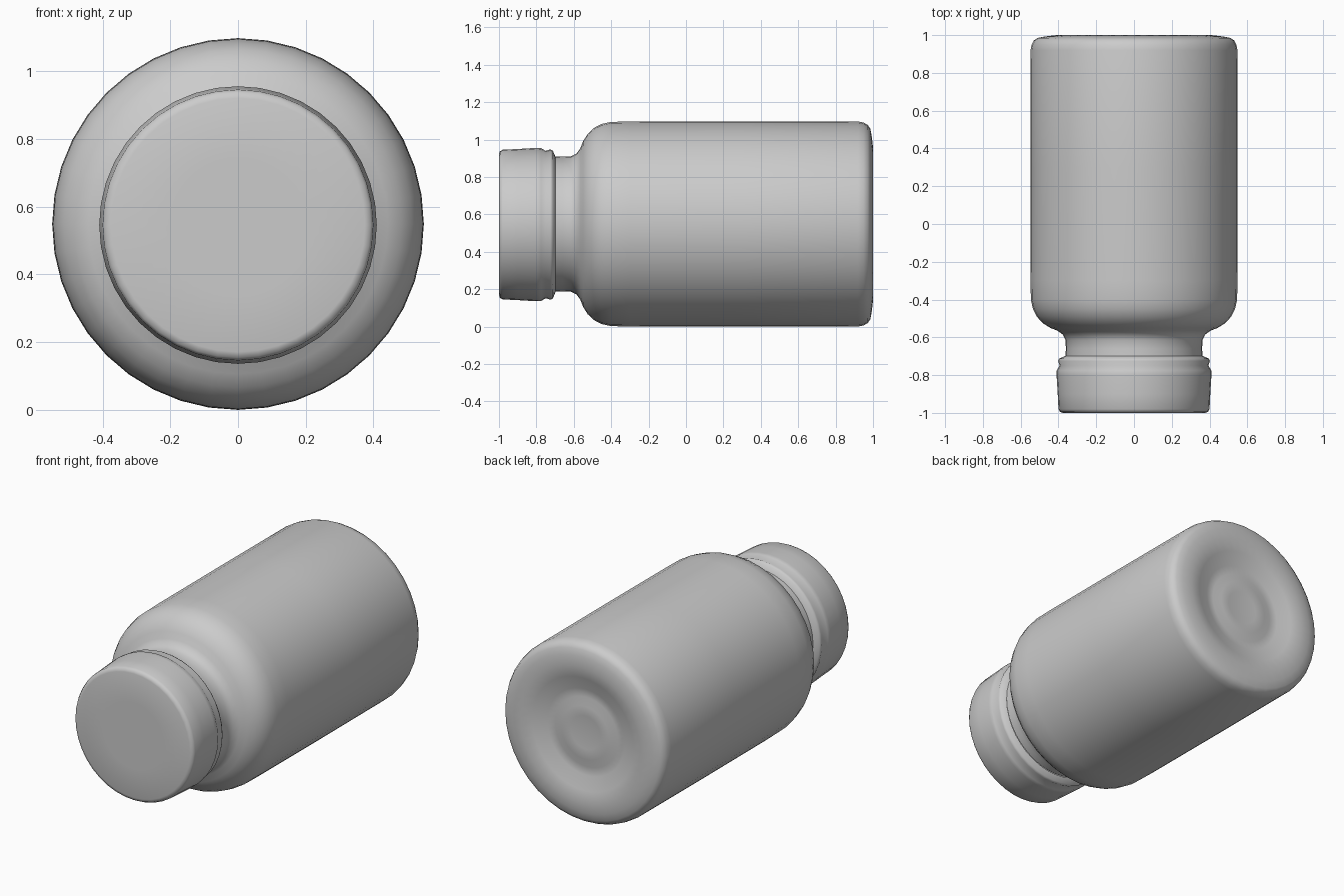
import bpy, bmesh, math

if "Cube" in bpy.data.objects:
    bpy.data.objects.remove(bpy.data.objects["Cube"])

SIDES = 40


def lathe(name, profile, centre_z, angle=50):
    """Revolve (y, radius) points about a horizontal axis along y."""
    bm = bmesh.new()
    rings = []
    for y, r in profile:
        if r == 0:
            rings.append([bm.verts.new((0, y, centre_z))] * SIDES)
        else:
            rings.append([bm.verts.new((r * math.cos(math.tau * i / SIDES), y,
                                        centre_z + r * math.sin(math.tau * i / SIDES)))
                          for i in range(SIDES)])
    for a, b in zip(rings, rings[1:]):
        for i in range(SIDES):
            j = (i + 1) % SIDES
            quad = list(dict.fromkeys((a[i], b[i], b[j], a[j])))
            bm.faces.new(quad)
    bmesh.ops.recalc_face_normals(bm, faces=bm.faces)
    # Outward check: the first faces beside the axis must face along their end
    mesh = bpy.data.meshes.new(name)
    bm.to_mesh(mesh)
    bm.free()
    obj = bpy.data.objects.new(name, mesh)
    bpy.context.collection.objects.link(obj)
    bpy.ops.object.select_all(action='DESELECT')
    obj.select_set(True)
    bpy.context.view_layer.objects.active = obj
    bpy.ops.object.shade_smooth_by_angle(angle=math.radians(angle))
    return obj


# Cap: flat front disc, slightly flared skirt, grooved tamper ring
lathe("cap", [(-1.0, 0), (-1.0, 0.2), (-1.0, 0.375), (-0.995, 0.392), (-0.98, 0.4),
              (-0.9, 0.404), (-0.8, 0.41), (-0.775, 0.409), (-0.75, 0.394),
              (-0.725, 0.402), (-0.712, 0.395), (-0.698, 0.362)], 0.546)

# Bottle: neck, rounded shoulder, straight wall, rounded heel and dished base
lathe("bottle", [(-0.698, 0.362), (-0.66, 0.361), (-0.615, 0.362), (-0.585, 0.377),
                 (-0.565, 0.405), (-0.55, 0.443), (-0.525, 0.483), (-0.49, 0.515),
                 (-0.45, 0.535), (-0.4, 0.546), (-0.3, 0.548), (0.3, 0.549),
                 (0.92, 0.548), (0.95, 0.542), (0.972, 0.53), (0.985, 0.51),
                 (0.993, 0.47), (1.0, 0.41), (0.985, 0.34), (0.955, 0.26),
                 (0.95, 0.21), (0.965, 0.16), (0.96, 0.1), (0.955, 0)], 0.549)
